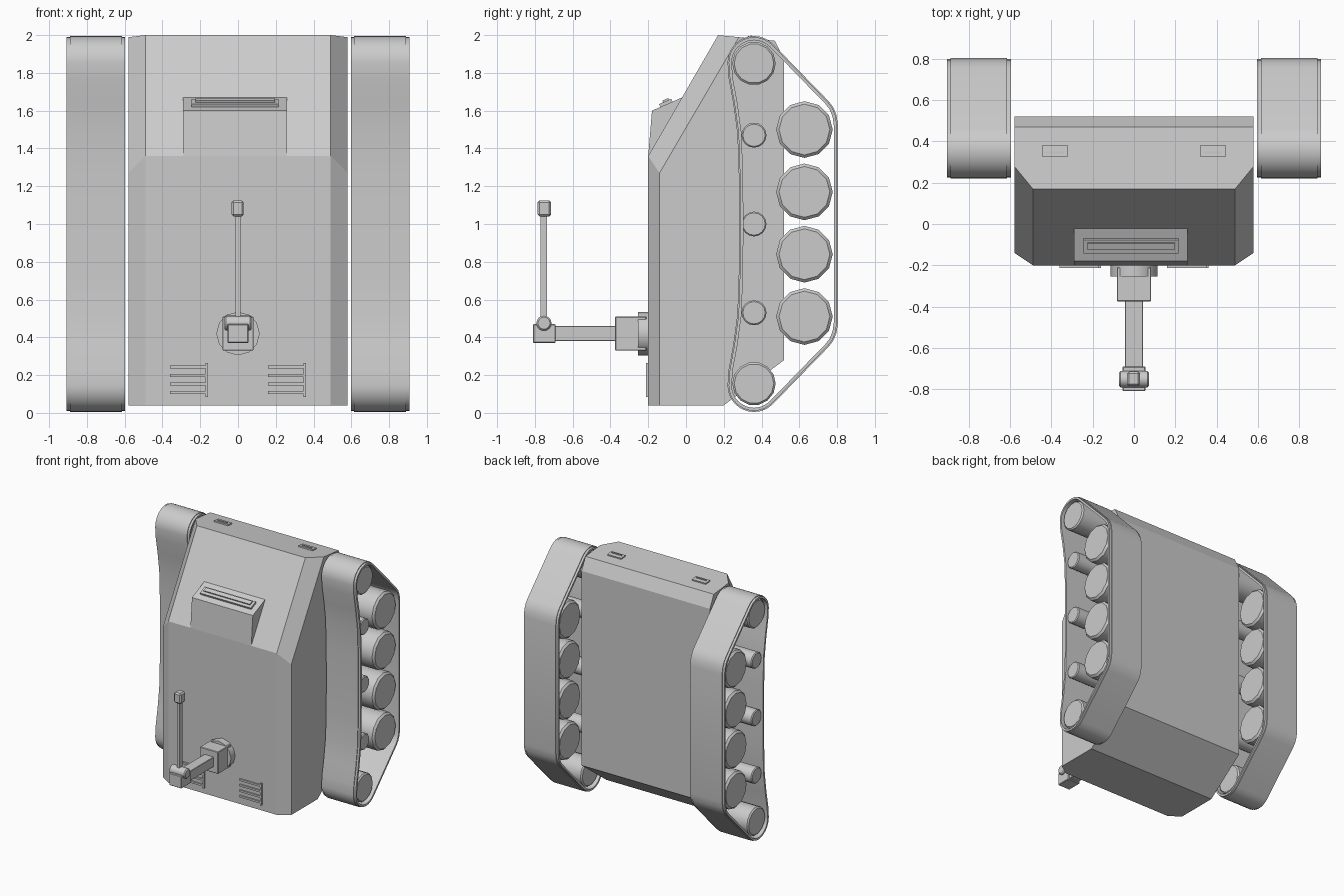
import bpy, bmesh, math
from mathutils import Vector, Matrix

old = bpy.data.objects.get("Cube")
if old:
    bpy.data.objects.remove(old, do_unlink=True)

grey = bpy.data.materials.new("light_grey")
grey.use_nodes = True
grey.diffuse_color = (0.6, 0.6, 0.6, 1)
grey.node_tree.nodes["Principled BSDF"].inputs["Base Color"].default_value = (0.6, 0.6, 0.6, 1)


def finish(name, bm, smooth=False, bevel=0):
    bmesh.ops.recalc_face_normals(bm, faces=bm.faces)
    mesh = bpy.data.meshes.new(name)
    bm.to_mesh(mesh)
    bm.free()
    mesh.materials.append(grey)
    ob = bpy.data.objects.new(name, mesh)
    bpy.context.collection.objects.link(ob)
    if bevel:
        mod = ob.modifiers.new("edge_bevel", 'BEVEL')
        mod.width, mod.segments = bevel, 1
        mod.limit_method, mod.angle_limit = 'ANGLE', math.radians(50)
    if smooth:
        bpy.ops.object.select_all(action='DESELECT')
        ob.select_set(True)
        bpy.context.view_layer.objects.active = ob
        bpy.ops.object.shade_smooth_by_angle(angle=math.radians(35))
    return ob


def box(name, x, y, z, bevel=0, tilt=0):
    """Box from (min, max) ranges, tilted about its own x axis."""
    bm = bmesh.new()
    size = [r[1] - r[0] for r in (x, y, z)]
    mid = [(r[0] + r[1]) / 2 for r in (x, y, z)]
    m = Matrix.Translation(mid) @ Matrix.Rotation(tilt, 4, 'X') @ Matrix.Diagonal((*size, 1))
    bmesh.ops.create_cube(bm, size=1, matrix=m)
    return finish(name, bm, bevel=bevel)


def drum(name, centre, radius, length, axis, sides=12, bevel=0, smooth=True):
    bm = bmesh.new()
    turn = Matrix.Rotation(math.pi / 2, 4, 'Y' if axis == 'X' else 'X')
    bmesh.ops.create_cone(bm, cap_ends=True, segments=sides, radius1=radius, radius2=radius,
                          depth=length, matrix=Matrix.Translation(centre) @ turn)
    return finish(name, bm, smooth, bevel)


def loft(name, rings, closed=False, smooth=False):
    """Skin matching rings of points; cap the ends unless closed."""
    bm = bmesh.new()
    vs = [[bm.verts.new(p) for p in ring] for ring in rings]
    n = len(vs[0])
    pairs = list(zip(vs, vs[1:])) + ([(vs[-1], vs[0])] if closed else [])
    for a, b in pairs:
        for i in range(n):
            j = (i + 1) % n
            bm.faces.new((a[i], a[j], b[j], b[i]))
    if not closed:
        bm.faces.new(vs[0])
        bm.faces.new(vs[-1])
    return finish(name, bm, smooth)


# Hull: side profile with chamfered front corners
rear = [(0.47, 1.97), (0.52, 1.87), (0.52, 0.28), (0.2, 0.04)]
centre_profile = [(-0.2, 0.04), (-0.2, 1.36), (0.17, 2.0)] + rear
side_profile = [(-0.14, 0.04), (-0.14, 1.27), (0.28, 1.989)] + rear
loft("hull", [[(x, y, z) for y, z in prof] for x, prof in
              ((-0.58, side_profile), (-0.49, centre_profile),
               (0.49, centre_profile), (0.58, side_profile))])

# Driver visor housing and its framed slit
housing = [(-0.2, 1.36), (-0.18, 1.6), (-0.02, 1.67), (0.05, 1.6)]
loft("visor_housing", [[(x, y, z) for y, z in housing] for x in (-0.29, 0.26)])
tilt = math.atan2(0.07, 0.16)
box("visor_frame", (-0.245, 0.215), (-0.14, -0.07), (1.625, 1.65), tilt=tilt)
box("visor_slit", (-0.225, 0.195), (-0.122, -0.088), (1.64, 1.661), tilt=tilt)

# Tracks: belt outline, upper half then mirrored to the lower half
half = [(0.282, 1.0), (0.28, 1.25), (0.272, 1.48), (0.25, 1.64), (0.226, 1.77)]
for i in range(13):
    a = math.radians(180 - i * 135 / 12)
    half.append((0.36 + 0.14 * math.cos(a), 1.855 + 0.14 * math.sin(a)))
half += [(0.755, 1.65), (0.78, 1.617), (0.797, 1.575), (0.805, 1.52)]
path = [Vector(p) for p in half] + [Vector((y, 2 - z)) for y, z in reversed(half[1:])]
section = [(-0.155, 0.006), (-0.137, 0.006), (-0.137, 0), (0.137, 0), (0.137, 0.006),
           (0.155, 0.006), (0.155, 0.022), (-0.155, 0.022)]


def belt(name, cx):
    rings = []
    for i, p in enumerate(path):
        d = (path[(i + 1) % len(path)] - path[i - 1]).normalized()
        inward = Vector((d.y, -d.x))
        rings.append([(cx + w, *(p + inward * t)) for w, t in section])
    loft(name, rings, closed=True, smooth=True)


# Running gear on both sides
for side, cx in (("left", 0.752), ("right", -0.752)):
    belt(side + "_track_belt", cx)
    for i in range(4):
        drum(f"{side}_road_wheel_{i + 1}", (cx, 0.627, 0.51 + i * 0.33), 0.15, 0.28, 'X', 12, 0.015)
    for i, z in enumerate((0.155, 1.85)):
        drum(f"{side}_end_wheel_{i + 1}", (cx, 0.36, z), 0.115, 0.28, 'X', 14, 0.01)
    for i in range(3):
        drum(f"{side}_return_roller_{i + 1}", (cx, 0.36, 0.53 + i * 0.47), 0.066, 0.28, 'X', 16, 0.007)

# Arm mount and arm on the front face
drum("mount_disc", (0, -0.225, 0.42), 0.115, 0.06, 'Y', 12)
box("mount_block", (-0.083, 0.083), (-0.375, -0.21), (0.33, 0.51), 0.004)
box("arm", (-0.043, 0.043), (-0.72, -0.37), (0.38, 0.46), 0.003)
box("arm_end_block", (-0.055, 0.055), (-0.81, -0.69), (0.37, 0.47), 0.004)
drum("rod_pivot", (0, -0.752, 0.475), 0.04, 0.145, 'X', 16, 0.008)
box("rod", (-0.012, 0.012), (-0.77, -0.735), (0.48, 1.05))
box("rod_tip", (-0.034, 0.03), (-0.785, -0.715), (1.04, 1.125), 0.01)

# Lower grilles: slats joined by one upright
for side, x in (("left", 0.16), ("right", -0.36)):
    for i in range(4):
        z = 0.1 + i * 0.045
        box(f"{side}_grille_slat_{i + 1}", (x, x + 0.2), (-0.212, -0.195), (z, z + 0.015))
    box(side + "_grille_upright", (x + 0.188, x + 0.2), (-0.212, -0.195), (0.085, 0.265))

# Small hatches on the upper end
for side, x in (("left", 0.382), ("right", -0.382)):
    box(side + "_hatch", (x - 0.063, x + 0.063), (0.326, 0.38), (1.97, 1.992), tilt=-0.1)
    box(side + "_hatch_handle", (x - 0.045, x + 0.045), (0.342, 0.35), (1.98, 1.999))
